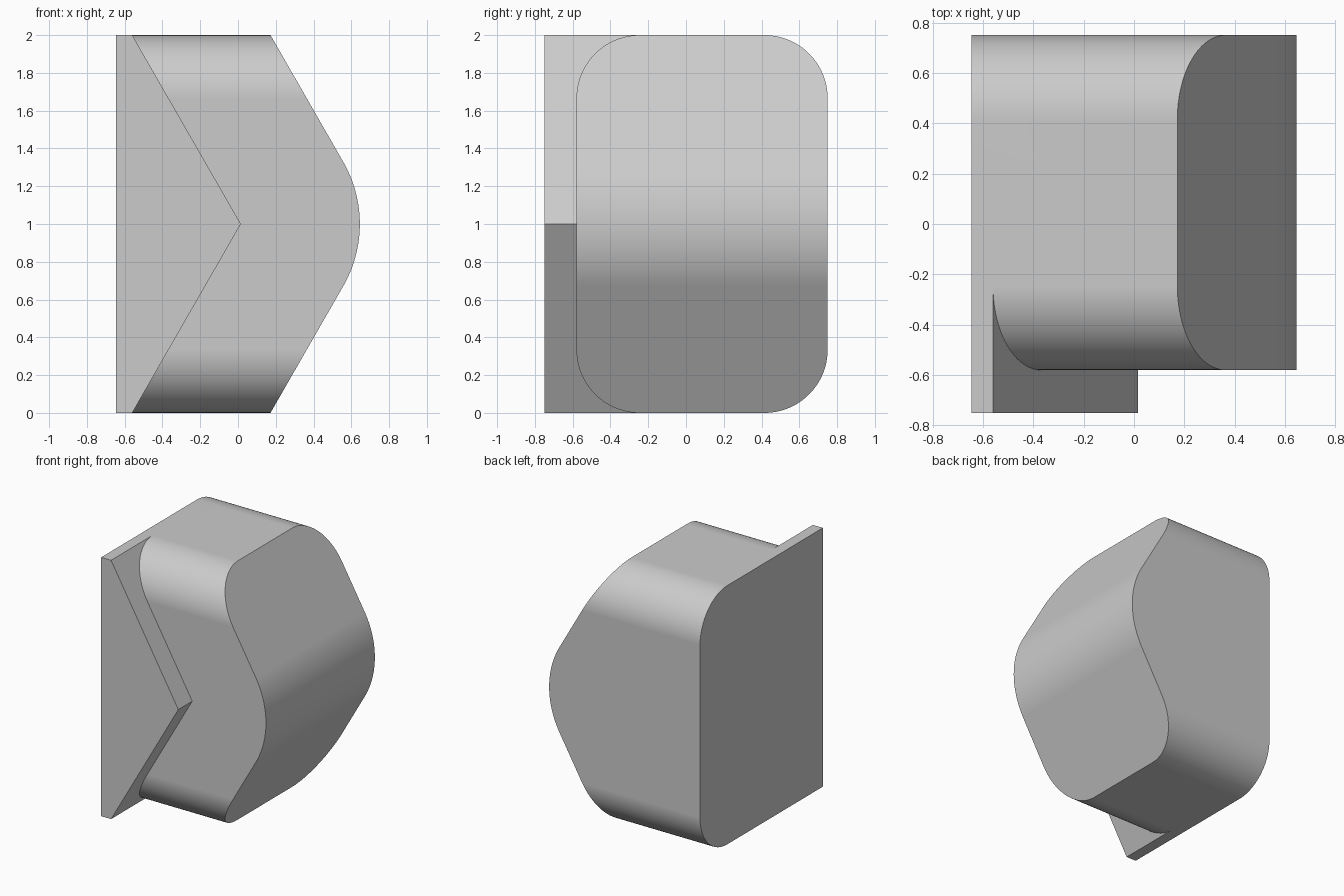
import bpy, bmesh, math
from mathutils import Vector

cube = bpy.data.objects.get("Cube")
if cube:
    bpy.data.objects.remove(cube, do_unlink=True)

grey = bpy.data.materials.new("light_grey")
grey.use_nodes = True
colour = (0.6, 0.6, 0.6, 1)
grey.diffuse_color = colour
grey.node_tree.nodes["Principled BSDF"].inputs["Base Color"].default_value = colour


def arc(cx, cy, radius, start, end, steps=24):
    """Points along a circular arc, angles in degrees."""
    angles = [math.radians(start + (end - start) * i / steps) for i in range(steps + 1)]
    return [(cx + radius * math.cos(a), cy + radius * math.sin(a)) for a in angles]


def prism(name, outline, place, push):
    """Extrude a flat outline, placed in space by a function, along a vector."""
    bm = bmesh.new()
    face = bm.faces.new([bm.verts.new(place(u, v)) for u, v in outline])
    out = bmesh.ops.extrude_face_region(bm, geom=[face])
    moved = [g for g in out["geom"] if isinstance(g, bmesh.types.BMVert)]
    bmesh.ops.translate(bm, verts=moved, vec=Vector(push))
    bmesh.ops.recalc_face_normals(bm, faces=bm.faces)
    mesh = bpy.data.meshes.new(name)
    bm.to_mesh(mesh)
    bm.free()
    mesh.materials.append(grey)
    obj = bpy.data.objects.new(name, mesh)
    bpy.context.collection.objects.link(obj)
    return obj


def combine(target, other, operation):
    """Apply a boolean and discard the helper."""
    mod = target.modifiers.new(operation, "BOOLEAN")
    mod.object, mod.operation, mod.solver = other, operation, "EXACT"
    bpy.context.view_layer.objects.active = target
    bpy.ops.object.modifier_apply(modifier=mod.name)
    bpy.data.objects.remove(other, do_unlink=True)


LEFT, FRONT, BACK, TOP = -0.645, -0.58, 0.75, 2.0

# Body: pointed side profile with a rounded nose
nose_radius = 0.66
nose = arc(0.645 - nose_radius, 1, nose_radius, -30, 30, 32)
body = prism("body", [(LEFT, 0), (0.172, 0)] + nose + [(0.172, TOP), (LEFT, TOP)],
             lambda u, v: (u, -1, v), (0, 2, 0))

# Rounded block that shapes the body's four long corners
r = 0.335
rounded = (arc(BACK - r, r, r, -90, 0) + arc(BACK - r, TOP - r, r, 0, 90)
           + arc(FRONT + r, TOP - r, r, 90, 180) + arc(FRONT + r, r, r, 180, 270))
block = prism("rounding_block", rounded, lambda u, v: (-1, u, v), (2, 0, 0))
combine(body, block, "INTERSECT")

# Front wedge: pointed plate merging into the body
wedge = prism("front_wedge", [(LEFT, 0), (-0.56, 0), (0.015, 1), (-0.56, TOP), (LEFT, TOP)],
              lambda u, v: (u, -0.75, v), (0, 0.75, 0))
combine(body, wedge, "UNION")

# Smooth rounds, crisp edges
bpy.ops.object.select_all(action="DESELECT")
body.select_set(True)
bpy.context.view_layer.objects.active = body
bpy.ops.object.shade_smooth_by_angle(angle=math.radians(25))
weighted = body.modifiers.new("weighted_normals", "WEIGHTED_NORMAL")
weighted.keep_sharp = True
